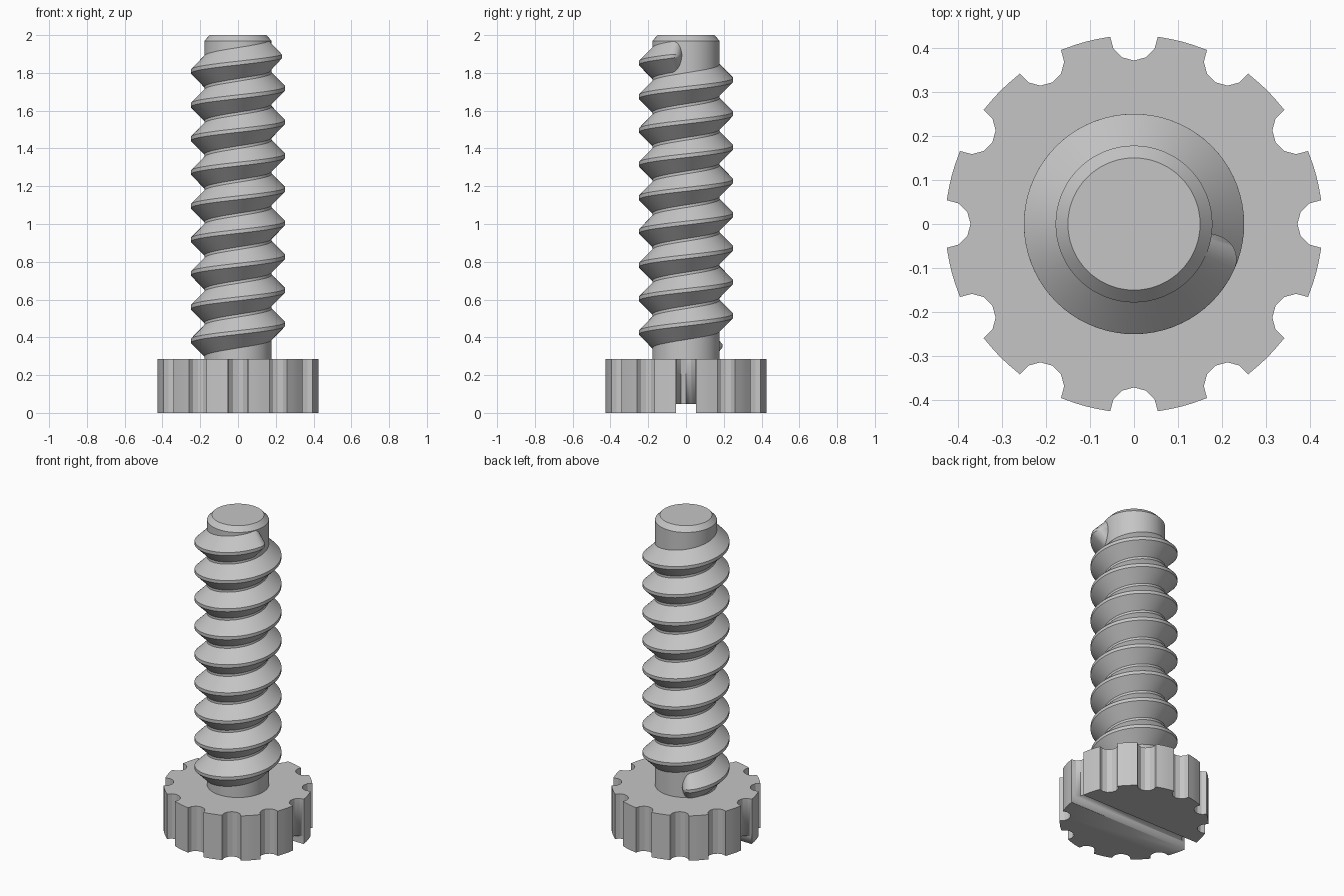
import bpy, bmesh
from math import sin, cos, pi, radians
from mathutils import Vector, Matrix

cube = bpy.data.objects.get("Cube")
if cube:
    bpy.data.objects.remove(cube, do_unlink=True)

GREY = (0.56, 0.56, 0.56, 1)
steel = bpy.data.materials.new("grey metal")
steel.use_nodes = True
steel.diffuse_color = GREY
steel.node_tree.nodes["Principled BSDF"].inputs["Base Color"].default_value = GREY


def make(name, bm):
    """Turn a bmesh into an object with smooth faces and sharp edges."""
    bmesh.ops.recalc_face_normals(bm, faces=bm.faces)
    mesh = bpy.data.meshes.new(name)
    bm.to_mesh(mesh)
    bm.free()
    mesh.materials.append(steel)
    ob = bpy.data.objects.new(name, mesh)
    bpy.context.collection.objects.link(ob)
    bpy.ops.object.select_all(action='DESELECT')
    ob.select_set(True)
    bpy.context.view_layer.objects.active = ob
    bpy.ops.object.shade_smooth_by_angle(angle=radians(25))
    return ob


def polar(r, a, z=0):
    return Vector((r * cos(a), r * sin(a), z))


def loft(rings):
    """Skin a list of equal-length rings and cap both ends."""
    bm = bmesh.new()
    rows = [[bm.verts.new(p) for p in ring] for ring in rings]
    n = len(rows[0])
    for a, b in zip(rows, rows[1:]):
        for i in range(n):
            j = (i + 1) % n
            bm.faces.new((a[i], a[j], b[j], b[i]))
    bm.faces.new(rows[0])
    bm.faces.new(rows[-1])
    return bm


# Knob head: a disc with twelve scalloped grips
HEAD_TOP, HEAD_R, GRIPS = 0.285, 0.428, 12
outline = []
for k in range(GRIPS):
    a = k * 2 * pi / GRIPS
    for s in range(7):
        outline.append(polar(0.425, a) + polar(0.054, a - pi / 2 - s * pi / 6))
    for t in (12, 15, 18):
        outline.append(polar(HEAD_R, a + radians(t)))
head = make("knob_head", loft([[p + Vector((0, 0, z)) for p in outline]
                               for z in (0, HEAD_TOP)]))

# Screwdriver slot across the underside
bm = bmesh.new()
bmesh.ops.create_cube(bm, size=1, matrix=Matrix.Diagonal((2, 0.106, 0.096, 1)))
cutter = make("slot_cutter", bm)
cutter.hide_render = True
cut = head.modifiers.new("slot", 'BOOLEAN')
cut.operation = 'DIFFERENCE'
cut.solver = 'EXACT'
cut.object = cutter
bpy.context.view_layer.objects.active = head
bpy.ops.object.modifier_apply(modifier=cut.name)
bpy.data.objects.remove(cutter, do_unlink=True)

# Plain shaft with a chamfered tip
SIDES, SHAFT_R = 72, 0.178
shaft_profile = [(SHAFT_R, 0.27), (SHAFT_R, 1.97), (0.15, 2.0)]
make("shaft", loft([[polar(r, i * 2 * pi / SIDES, z) for i in range(SIDES)]
                    for r, z in shaft_profile]))

# Helical thread with a narrow flat crest
PITCH, START, END = 0.1783, radians(135), radians(336 + 8 * 360)
CREST, ROOT, TIP, BASE = 0.25, 0.171, 0.01, 0.089
RUNOUT = radians(17)
section = [(ROOT, -BASE), (CREST, -TIP), (CREST, TIP), (ROOT, BASE)]


def thread_ring(a, scale=1):
    """Thread section at angle a, shrunk towards the shaft surface."""
    z = 0.381 + PITCH * (a - pi) / (2 * pi)
    return [polar(ROOT + (r - ROOT) * scale, a, z + dz * scale)
            for r, dz in section]


# Both ends round off into the shaft
steps = int((END - START) / (2 * pi) * SIDES)
bend = [radians(d) for d in range(10, 90, 10)] + [radians(87)]
rings = [thread_ring(START - RUNOUT * sin(b), cos(b)) for b in reversed(bend)]
rings += [thread_ring(START + (END - START) * i / steps)
          for i in range(steps + 1)]
rings += [thread_ring(END + RUNOUT * sin(b), cos(b)) for b in bend]
make("thread", loft(rings))
